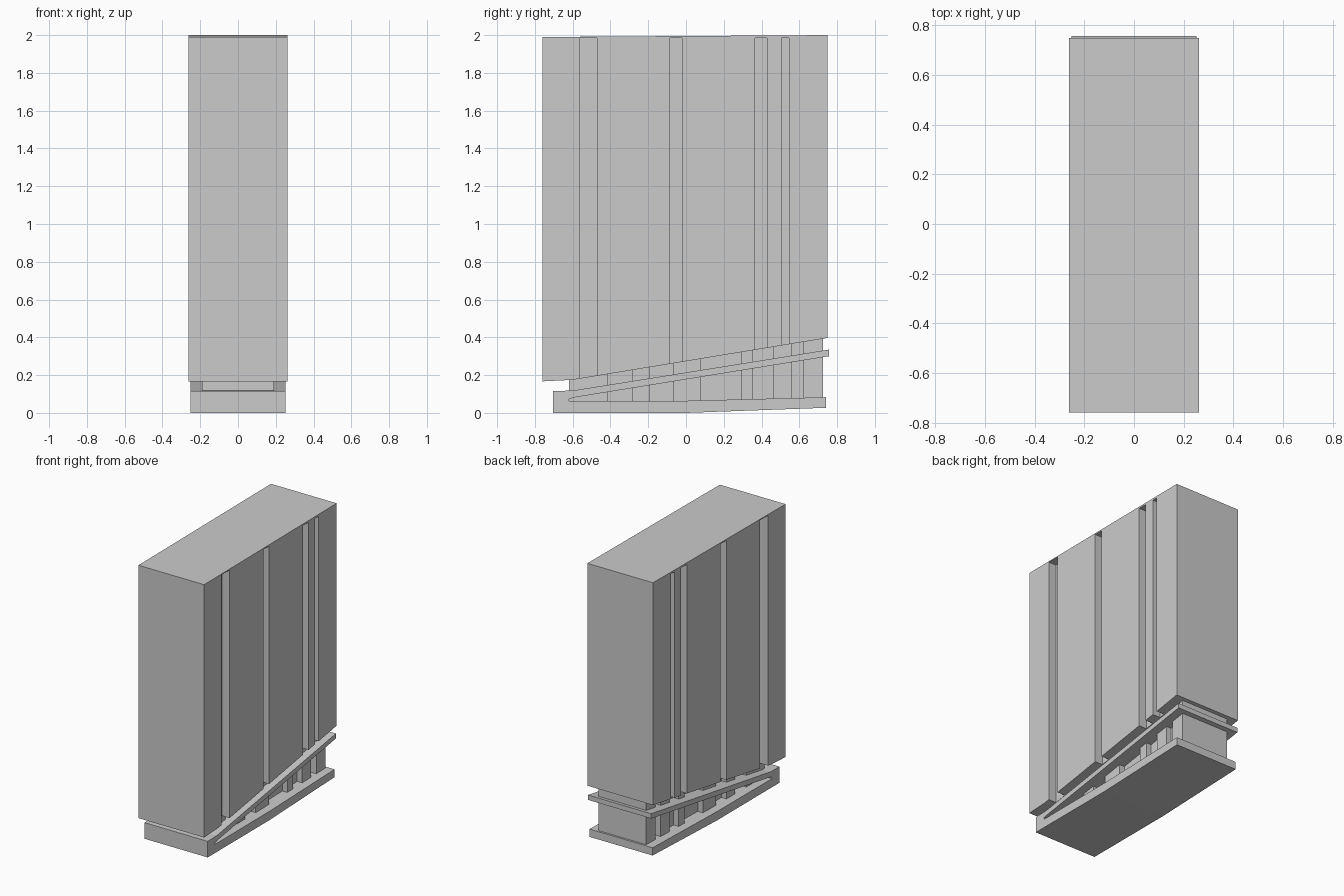
import bpy, bmesh

if "Cube" in bpy.data.objects:
    bpy.data.objects.remove(bpy.data.objects["Cube"])


def prism(name, profile, x0, x1):
    """Extrude a (y, z) side profile across x."""
    bm = bmesh.new()
    face = bm.faces.new([bm.verts.new((x0, y, z)) for y, z in profile])
    ext = bmesh.ops.extrude_face_region(bm, geom=[face])
    moved = [v for v in ext["geom"] if isinstance(v, bmesh.types.BMVert)]
    bmesh.ops.translate(bm, verts=moved, vec=(x1 - x0, 0, 0))
    bmesh.ops.recalc_face_normals(bm, faces=bm.faces[:])
    mesh = bpy.data.meshes.new(name)
    bm.to_mesh(mesh)
    bm.free()
    obj = bpy.data.objects.new(name, mesh)
    bpy.context.collection.objects.link(obj)
    return obj


def cut_grooves(obj, spans, inner, z0, z1):
    """Cut vertical grooves into both sides at each (y0, y1) span."""
    for y0, y1 in spans:
        for side in (-1, 1):
            box = [(y0, z0), (y1, z0), (y1, z1), (y0, z1)]
            cutter = prism("groove_cutter", box, *sorted((side * inner, side * 0.4)))
            cutter.hide_render = True
            mod = obj.modifiers.new("groove", "BOOLEAN")
            mod.operation = "DIFFERENCE"
            mod.solver = "EXACT"
            mod.object = cutter
            bpy.context.view_layer.objects.active = obj
            bpy.ops.object.modifier_apply(modifier=mod.name)
            bpy.data.objects.remove(cutter)


# Tall slab with a sloping underside; the grooves stop below a thin roof
tower = prism("tower_body", [(-0.76, 0.167), (-0.6, 0.175), (0.75, 0.397),
                             (0.75, 2.0), (-0.76, 1.99)], -0.262, 0.262)
cut_grooves(tower, [(-0.56, -0.47), (-0.085, -0.02), (0.365, 0.43), (0.505, 0.545)],
            0.2, 0.0, 1.985)

# Recessed fluted core between the tower, the ramp and the base
core = prism("recessed_core", [(-0.62, 0.03), (0.725, 0.05), (0.725, 0.41), (-0.62, 0.19)],
             -0.19, 0.19)
cut_grooves(core, [(-0.415, -0.285), (-0.19, -0.07), (0.08, 0.29), (0.355, 0.46),
                   (0.56, 0.62)], 0.15, -0.1, 0.6)

# Base slab and rising ramp, joined at the front around a wedge-shaped slot
prism("base_and_ramp", [(-0.705, 0), (0, 0), (0.74, 0.027), (0.74, 0.083),
                        (0, 0.064), (-0.62, 0.062), (-0.62, 0.074), (-0.59, 0.082),
                        (0.757, 0.3), (0.757, 0.335), (-0.6, 0.118), (-0.705, 0.116)],
      -0.252, 0.252)
